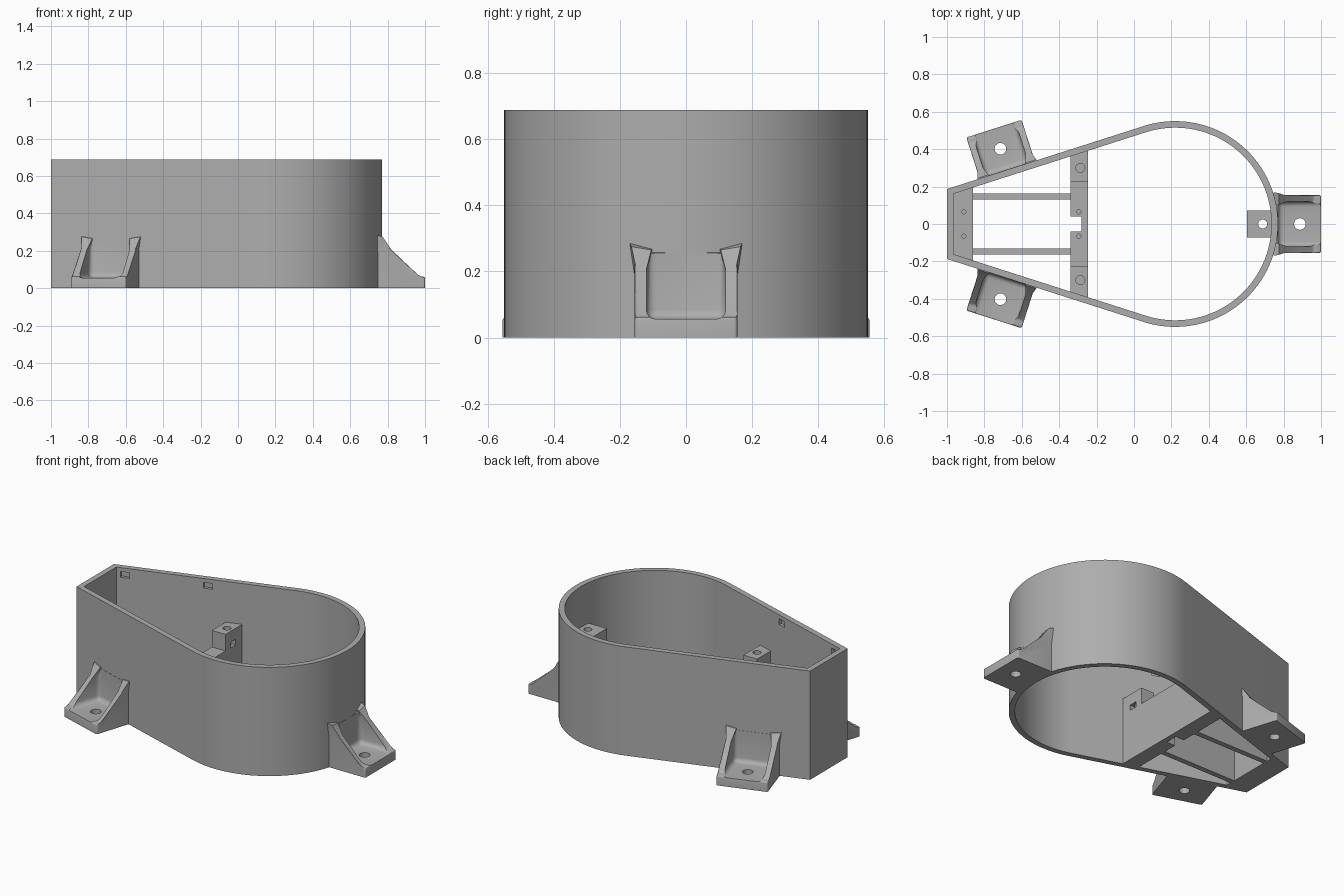
import bpy, bmesh, math
from mathutils import Matrix, Vector

if "Cube" in bpy.data.objects:
    bpy.data.objects.remove(bpy.data.objects["Cube"])

grey = bpy.data.materials.new("matte_grey")
grey.use_nodes = True
COLOUR = (0.42, 0.42, 0.42, 1)
grey.diffuse_color = COLOUR
grey.node_tree.nodes["Principled BSDF"].inputs["Base Color"].default_value = COLOUR

# Main dimensions
HEIGHT, WALL, RADIUS = 0.688, 0.035, 0.55
CENTRE_X, END_X, END_Y = 0.22, -1.0, 0.187
reach = CENTRE_X - END_X
SLANT = math.asin(RADIUS / math.hypot(reach, END_Y)) - math.atan2(END_Y, reach)
BLOCK_TOP, POST_TOP = 0.325, 0.43


def finish(name, bm):
    bmesh.ops.recalc_face_normals(bm, faces=bm.faces)
    mesh = bpy.data.meshes.new(name)
    bm.to_mesh(mesh)
    bm.free()
    mesh.materials.append(grey)
    ob = bpy.data.objects.new(name, mesh)
    bpy.context.collection.objects.link(ob)
    return ob


def prism(name, points, z0, z1):
    bm = bmesh.new()
    face = bm.faces.new([bm.verts.new((x, y, z0)) for x, y in points])
    new = bmesh.ops.extrude_face_region(bm, geom=[face])["geom"]
    verts = [v for v in new if isinstance(v, bmesh.types.BMVert)]
    bmesh.ops.translate(bm, verts=verts, vec=(0, 0, z1 - z0))
    return finish(name, bm)


def box(name, lo, hi, round_by=0):
    bm = bmesh.new()
    bmesh.ops.create_cube(bm, size=1)
    for v in bm.verts:
        v.co = [lo[i] if v.co[i] < 0 else hi[i] for i in range(3)]
    if round_by:
        bmesh.ops.bevel(bm, geom=bm.edges[:], offset=round_by, segments=4,
                        profile=0.5, affect='EDGES')
    return finish(name, bm)


def rod(x, y, z0, z1, r):
    pts = [(x + r * math.cos(k * math.tau / 24), y + r * math.sin(k * math.tau / 24))
           for k in range(24)]
    return prism("hole_cutter", pts, z0, z1)


def cut(target, cutters, operation='DIFFERENCE'):
    bpy.context.view_layer.objects.active = target
    for c in cutters:
        mod = target.modifiers.new("cut", 'BOOLEAN')
        mod.operation, mod.solver, mod.object = operation, 'EXACT', c
        bpy.ops.object.modifier_apply(modifier=mod.name)
        bpy.data.objects.remove(c)


def outline(inset):
    r = RADIUS - inset
    x = END_X + inset
    y = r / math.cos(SLANT) - (CENTRE_X - x) * math.tan(SLANT)
    half = math.pi / 2 + SLANT
    n = 72
    arc = [(CENTRE_X + r * math.cos(a), r * math.sin(a))
           for a in (-half + 2 * half * k / n for k in range(n + 1))]
    return [(x, -y)] + arc + [(x, y)]


def slanted_y(x):
    # Half width reaching the middle of the slanted wall
    return (RADIUS - WALL / 2) / math.cos(SLANT) - (CENTRE_X - x) * math.tan(SLANT)


def strip(name, x0, x1, z1):
    return prism(name, [(x0, -slanted_y(x0)), (x1, -slanted_y(x1)),
                        (x1, slanted_y(x1)), (x0, slanted_y(x0))], 0, z1)


# Teardrop wall with four latch recesses near the rim
wall = prism("teardrop_wall", outline(0), 0, HEIGHT)
cutters = [prism("inner_cutter", outline(WALL), -0.1, HEIGHT + 0.1)]
for side in (-1, 1):
    for x in (-0.915, -0.44):
        c = box("recess_cutter", (-0.026, -0.02, -0.018), (0.026, 0.02, 0.018))
        y = slanted_y(x) - 0.02
        c.matrix_world = (Matrix.Translation((x, side * y, 0.645))
                          @ Matrix.Rotation(side * SLANT, 4, 'Z'))
        cutters.append(c)
bpy.context.view_layer.update()
cut(wall, cutters)

# Block against the flat end, with two pilot holes
end_block = strip("end_block", -0.98, -0.86, BLOCK_TOP)
cut(end_block, [rod(-0.91, s * 0.065, 0.15, 0.5, 0.011) for s in (-1, 1)])

# Cross block with raised posts, cable notch, screw holes and nut slots
cross = strip("cross_block", -0.34, -0.245, POST_TOP)
cutters = [box("saddle_cutter", (-0.5, -0.225, BLOCK_TOP), (0, 0.225, 1)),
           box("notch_cutter", (-0.4, -0.04, -0.1), (-0.28, 0.04, 0.6))]
for s in (-1, 1):
    cutters += [rod(-0.295, s * 0.065, 0.15, 0.5, 0.011),
                rod(-0.287, s * 0.3, 0.25, 0.6, 0.024),
                box("nut_cutter", (-0.31, s * 0.3 - 0.027, 0.325),
                    (-0.2, s * 0.3 + 0.027, 0.36))]
cut(cross, cutters)

# Rails joining the two blocks
for name, y in (("left_rail", 0.147), ("right_rail", -0.147)):
    box(name, (-0.87, y - 0.017, 0), (-0.33, y + 0.017, BLOCK_TOP - 0.02))

# Screw boss inside the round end, with a sloping underside
boss = box("round_end_boss", (0.605, -0.072, 0.3), (0.745, 0.072, POST_TOP))
for v in boss.data.vertices:
    if v.co.x > 0.7 and v.co.z < 0.35:
        v.co.z -= 0.13
cut(boss, [rod(0.688, 0, 0.1, 0.6, 0.024),
           box("nut_cutter", (0.55, -0.027, 0.325), (0.71, 0.027, 0.36))])


def flare(side):
    # Spreading root where a rib meets the wall
    bm = bmesh.new()
    pts = [(-0.025, 0.1, 0.27), (-0.025, 0.17, 0.285), (0.004, 0.105, 0.265),
           (0.004, 0.165, 0.275), (0.05, 0.12, 0.205), (0.05, 0.15, 0.205),
           (-0.025, 0.12, 0.17), (-0.025, 0.153, 0.17)]
    for d, y, z in pts:
        bm.verts.new((d, side * y, z))
    bmesh.ops.convex_hull(bm, input=bm.verts[:])
    return finish("flare", bm)


def lug(name, x, y, angle):
    # Wedge, hollowed by a rounded pocket to leave a foot and two ribs
    bm = bmesh.new()
    profile = [(-0.025, 0), (0.23, 0), (0.23, 0.062), (0.19, 0.062),
               (0.0, 0.258), (-0.025, 0.258)]
    rings = [[bm.verts.new((d, s * 0.155, z)) for d, z in profile] for s in (-1, 1)]
    bm.faces.new(rings[0])
    bm.faces.new(rings[1][::-1])
    for i in range(len(profile)):
        j = (i + 1) % len(profile)
        bm.faces.new((rings[0][i], rings[0][j], rings[1][j], rings[1][i]))
    edges = [e for e in bm.edges if all(v.co.x > -0.01 for v in e.verts)
             and any(v.co.z > 0.01 for v in e.verts)]
    bmesh.ops.bevel(bm, geom=edges, offset=0.009, segments=3, profile=0.5, affect='EDGES')
    ob = finish(name, bm)
    cut(ob, [box("pocket_cutter", (0.0, -0.12, 0.056), (0.5, 0.12, 0.6), 0.028),
             rod(0.117, 0, -0.1, 0.2, 0.031)])
    cut(ob, [flare(-1), flare(1)], 'UNION')
    ob.matrix_world = Matrix.Translation((x, y, 0)) @ Matrix.Rotation(angle, 4, 'Z')


# Three mounting lugs
lug("round_end_lug", CENTRE_X + RADIUS, 0, 0)
normal = math.pi / 2 + SLANT
for name, s in (("back_lug", 1), ("front_lug", -1)):
    foot = Vector((-0.715, 0.405)) - 0.12 * Vector((math.cos(normal), math.sin(normal)))
    lug(name, foot.x, s * foot.y, s * normal)

# Smooth the curved faces while keeping hard edges
bpy.ops.object.select_all(action='DESELECT')
for ob in bpy.context.collection.objects:
    if ob.type == 'MESH' and grey.name in ob.data.materials:
        ob.select_set(True)
        bpy.context.view_layer.objects.active = ob
bpy.ops.object.shade_smooth_by_angle(angle=math.radians(32))
